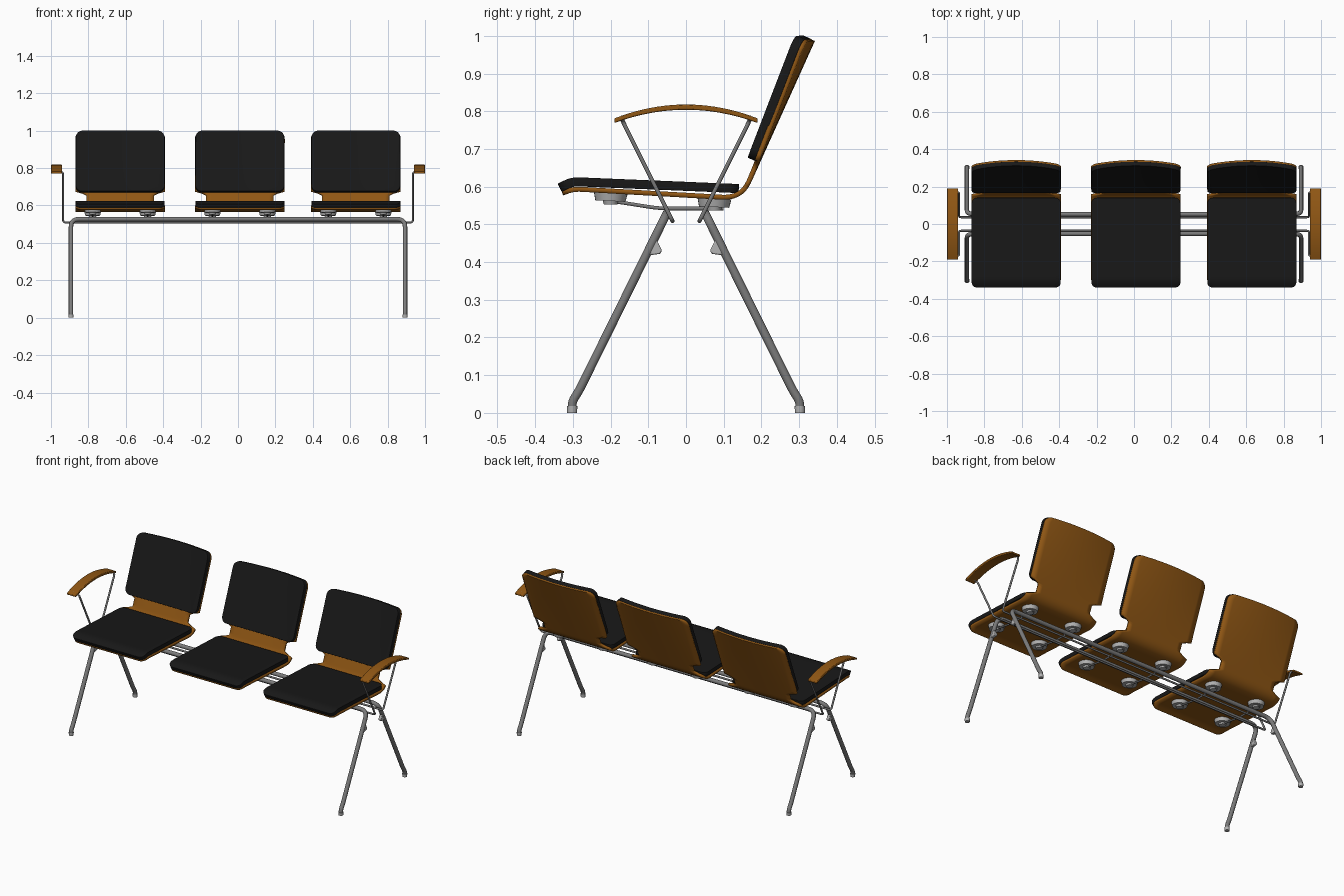
import bpy, bmesh, math
from mathutils import Vector

if "Cube" in bpy.data.objects:
    bpy.data.objects.remove(bpy.data.objects["Cube"])


def material(name, rgb):
    m = bpy.data.materials.new(name)
    m.diffuse_color = (*rgb, 1)
    m.use_nodes = True
    m.node_tree.nodes["Principled BSDF"].inputs["Base Color"].default_value = m.diffuse_color
    return m


WOOD = material("wood", (0.28, 0.095, 0.007))
BLACK = material("black_fabric", (0.009, 0.009, 0.009))
STEEL = material("steel", (0.2, 0.2, 0.2))
PLASTIC = material("light_plastic", (0.45, 0.45, 0.45))


def finish(ob, mat, angle=40):
    ob.data.materials.append(mat)
    bpy.ops.object.select_all(action='DESELECT')
    ob.select_set(True)
    bpy.context.view_layer.objects.active = ob
    bpy.ops.object.shade_smooth_by_angle(angle=math.radians(angle))
    return ob


def mesh_object(name, bm):
    bmesh.ops.recalc_face_normals(bm, faces=bm.faces)
    me = bpy.data.meshes.new(name)
    bm.to_mesh(me)
    bm.free()
    ob = bpy.data.objects.new(name, me)
    bpy.context.collection.objects.link(ob)
    return ob


def fillet(points, radius, n=8):
    """Round the inner corners of a polyline with quadratic arcs."""
    p = [Vector(q) for q in points]
    out = [p[0]]
    for a, b, c in zip(p, p[1:], p[2:]):
        r = min(radius, (a - b).length * 0.48, (c - b).length * 0.48)
        s, e = b + (a - b).normalized() * r, b + (c - b).normalized() * r
        for i in range(n + 1):
            t = i / n
            out.append(s * (1 - t) ** 2 + b * 2 * t * (1 - t) + e * t * t)
    return out + [p[-1]]


def tube(name, points, r, corner):
    cu = bpy.data.curves.new(name, 'CURVE')
    cu.dimensions = '3D'
    cu.bevel_depth, cu.bevel_resolution, cu.use_fill_caps = r, 3, True
    path = fillet(points, corner)
    sp = cu.splines.new('POLY')
    sp.points.add(len(path) - 1)
    for q, v in zip(sp.points, path):
        q.co = (*v, 1)
    ob = bpy.data.objects.new(name, cu)
    bpy.context.collection.objects.link(ob)
    bpy.ops.object.select_all(action='DESELECT')
    ob.select_set(True)
    bpy.context.view_layer.objects.active = ob
    bpy.ops.object.convert(target='MESH')
    return finish(bpy.context.object, STEEL, 50)


def sheet(name, x0, profile, half, thick, mat, corner=0.035, bend=0.05, neck=False, bevel=0.0):
    """Bent panel swept across x: rounded corners, backrest bulge, optional neck."""
    path = fillet([(0, *q) for q in profile], bend)
    dist = [0]
    for a, b in zip(path, path[1:]):
        dist.append(dist[-1] + (b - a).length)
    total = dist[-1]

    def at(s):
        for i in range(1, len(path)):
            if s <= dist[i] or i == len(path) - 1:
                return path[i - 1].lerp(path[i], (s - dist[i - 1]) / (dist[i] - dist[i - 1]))

    ends = [corner * (1 - math.cos(math.radians(a))) for a in range(0, 91, 15)]
    n = max(8, int(total / 0.012))
    inner = [corner + (total - 2 * corner) * i / n for i in range(1, n)]
    rows = ends + inner + [total - e for e in reversed(ends)]
    bm = bmesh.new()
    grid = []
    for s in rows:
        p = at(s)
        d = corner - min(s, total - s, corner)
        w = half - corner + math.sqrt(max(0, corner ** 2 - d ** 2))
        if neck and p.y > 0.1:
            k = min(1, max(0, (0.036 - abs(p.z - 0.635)) / 0.014))
            w -= 0.058 * math.sqrt(k)
        line = []
        for i in range(15):
            u = -1 + 2 * i / 14
            x = u * w
            bulge = 0
            if p.y > 0.1 and p.z > 0.62:
                bulge = 0.024 * (p.z - 0.62) / 0.37 * (1 - (x / half) ** 2)
            line.append(bm.verts.new((x0 + x, p.y + bulge, p.z)))
        grid.append(line)
    for a, b in zip(grid, grid[1:]):
        for i in range(14):
            bm.faces.new((a[i], a[i + 1], b[i + 1], b[i]))
    ob = mesh_object(name, bm)
    m = ob.modifiers.new("thickness", 'SOLIDIFY')
    m.thickness, m.offset = thick, 0
    if bevel:
        b = ob.modifiers.new("soft_edge", 'BEVEL')
        b.width, b.segments, b.angle_limit = bevel, 3, math.radians(50)
    return finish(ob, mat)


def disc(name, loc, r1, r2, h, mat=PLASTIC, tilt=0):
    bpy.ops.mesh.primitive_cone_add(vertices=28, radius1=r1, radius2=r2, depth=h,
                                    location=loc, rotation=(tilt, 0, 0))
    ob = bpy.context.object
    ob.name = name
    return finish(ob, mat, 30)


def prism(name, x, width, outline, mat):
    """Extrude a y-z outline across x."""
    bm = bmesh.new()
    f = bm.faces.new([bm.verts.new((x - width / 2, y, z)) for y, z in outline])
    ext = bmesh.ops.extrude_face_region(bm, geom=[f])['geom']
    bmesh.ops.translate(bm, vec=(width, 0, 0),
                        verts=[v for v in ext if isinstance(v, bmesh.types.BMVert)])
    ob = mesh_object(name, bm)
    b = ob.modifiers.new("soft_edge", 'BEVEL')
    b.width, b.segments, b.angle_limit = 0.003, 2, math.radians(40)
    return finish(ob, mat, 30)


# Seats: wooden shell, two pads, under-seat mounts and rods
for name, cx in (("left", -0.63), ("middle", 0.01), ("right", 0.63)):
    sheet(name + "_shell", cx,
          [(-0.328, 0.583), (-0.297, 0.594), (0.15, 0.569), (0.19, 0.673), (0.312, 0.989)],
          0.239, 0.013, WOOD, neck=True, bend=0.055)
    sheet(name + "_seat_pad", cx, [(-0.335, 0.597), (-0.302, 0.6135), (0.14, 0.595)],
          0.238, 0.024, BLACK, corner=0.03, bevel=0.007)
    sheet(name + "_back_pad", cx, [(0.174, 0.672), (0.298, 0.996)],
          0.238, 0.024, BLACK, corner=0.035, bevel=0.007)
    for side in (-1, 1):
        mx = cx + side * 0.147
        for tag, y, z in (("front", -0.2, 0.573), ("rear", 0.075, 0.557)):
            disc(f"{name}_{tag}_mount", (mx, y, z), 0.04, 0.045, 0.022, tilt=-0.05)
            disc(f"{name}_{tag}_mount_hub", (mx, y, z - 0.013), 0.018, 0.022, 0.014)
        tube(name + "_support_rod", [(mx, -0.21, 0.564), (mx, -0.07, 0.542), (mx, 0.1, 0.542)],
             0.005, 0.03)

# Frame: each side is one bent tube forming two legs and a rail
for tag, s in (("front", -1), ("rear", 1)):
    half = [(0.893, s * 0.052, 0.527), (0.893, s * 0.283, 0.06), (0.893, s * 0.302, 0.03),
            (0.893, s * 0.302, 0.004)]
    left = [(-x, y, z) for x, y, z in reversed(half)]
    tube(tag + "_legs_and_rail", left + half, 0.012, 0.045)
    # Thin rod running under the rail and up to both armrests
    arm = [(0.935, s * 0.036, 0.507), (0.935, -s * 0.0, 0.507)]
    up = [(0.935, s * 0.036, 0.509), (0.935, s * 0.170, 0.778), (0.972, s * 0.170, 0.783)]
    tube(tag + "_arm_rod", [(-x, y, z) for x, y, z in reversed(up)] + up, 0.0055, 0.015)
    for x in (-0.893, 0.893):
        disc(tag + "_foot", (x, s * 0.302, 0.009), 0.013, 0.014, 0.018)
        prism(tag + "_leg_hook", x, 0.018,
              [(s * y, z) for y, z in ((0.09, 0.468), (0.08, 0.462), (0.064, 0.432),
                                       (0.067, 0.422), (0.098, 0.418), (0.108, 0.43))], PLASTIC)

# Armrests: arched wooden bars
ys = [-0.19 + 0.38 * i / 20 for i in range(21)]
top = [(y * 1.0, 0.818 - 0.037 * (y / 0.19) ** 2) for y in ys]
bottom = [(y * 1.015 * 0.985, 0.804 - 0.035 * (y / 0.19) ** 2) for y in reversed(ys)]
for tag, x in (("left", -0.97), ("right", 0.97)):
    prism(tag + "_armrest", x, 0.06, top + bottom, WOOD)
